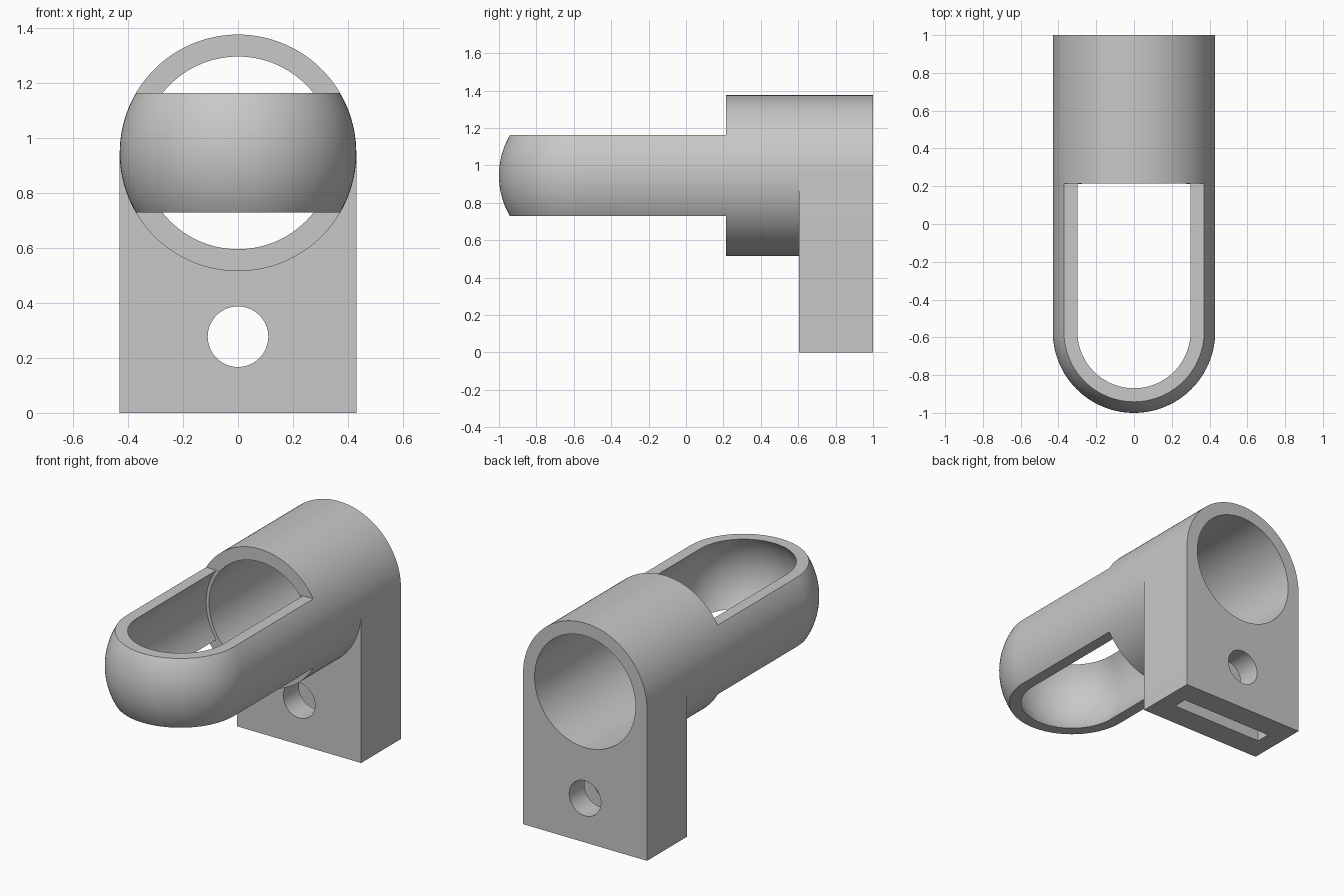
import bpy, bmesh
from math import sin, cos, pi, radians

cube = bpy.data.objects.get("Cube")
if cube:
    bpy.data.objects.remove(cube)

AXIS_Z = 0.945            # height of the barrel axis
R_OUT, R_BORE, R_CAGE = 0.43, 0.35, 0.37
Y_NOSE, Y_RING, Y_BLOCK, Y_BACK = -0.57, 0.215, 0.605, 1.0
SEG = 128

grey = bpy.data.materials.new("plain grey")
grey.use_nodes = True
colour = (0.58, 0.58, 0.58, 1)
grey.diffuse_color = colour
grey.node_tree.nodes["Principled BSDF"].inputs["Base Color"].default_value = colour


def make_object(name, bm):
    bmesh.ops.recalc_face_normals(bm, faces=bm.faces)
    mesh = bpy.data.meshes.new(name)
    bm.to_mesh(mesh)
    bm.free()
    mesh.materials.append(grey)
    obj = bpy.data.objects.new(name, mesh)
    bpy.context.collection.objects.link(obj)
    return obj


def prism(name, outline, y0, y1):
    """Extrude an (x, z) outline along y."""
    bm = bmesh.new()
    face = bm.faces.new([bm.verts.new((x, y0, z)) for x, z in outline])
    ext = bmesh.ops.extrude_face_region(bm, geom=[face])["geom"]
    verts = [v for v in ext if isinstance(v, bmesh.types.BMVert)]
    bmesh.ops.translate(bm, verts=verts, vec=(0, y1 - y0, 0))
    return make_object(name, bm)


def box(name, x, y0, y1, z0, z1):
    return prism(name, [(-x, z0), (x, z0), (x, z1), (-x, z1)], y0, y1)


def arc(radius, z, start, end, steps):
    angles = [start + (end - start) * i / steps for i in range(steps + 1)]
    return [(radius * cos(a), z + radius * sin(a)) for a in angles]


def rod(name, radius, z, y0, y1):
    return prism(name, arc(radius, z, 0, 2 * pi, SEG)[:-1], y0, y1)


def lathe(name, profile):
    """Spin a (radius, y) profile around the barrel axis."""
    bm = bmesh.new()
    verts = [bm.verts.new((r, y, AXIS_Z)) for r, y in profile]
    edges = [bm.edges.new(pair) for pair in zip(verts, verts[1:])]
    bmesh.ops.spin(bm, geom=verts + edges, cent=(0, 0, AXIS_Z), axis=(0, 1, 0),
                   angle=2 * pi, steps=SEG, use_duplicate=False)
    bmesh.ops.remove_doubles(bm, verts=bm.verts, dist=0.0001)
    return make_object(name, bm)


def cut(obj, cutters):
    for cutter in cutters:
        mod = obj.modifiers.new("cut", "BOOLEAN")
        mod.operation = "DIFFERENCE"
        mod.solver = "EXACT"
        mod.object = cutter
        bpy.context.view_layer.objects.active = obj
        bpy.ops.object.modifier_apply(modifier=mod.name)
        bpy.data.objects.remove(cutter)


# Hollow barrel with a domed nose
outer_dome = arc(R_OUT, Y_NOSE, -pi / 2, 0, 32)
inner_dome = arc(R_CAGE, Y_NOSE, 0, -pi / 2, 32)
outer_dome[0] = (0, Y_NOSE - R_OUT)
inner_dome[-1] = (0, Y_NOSE - R_CAGE)
barrel = lathe("barrel", outer_dome + [
    (R_OUT, Y_BLOCK), (R_BORE, Y_BLOCK),
    (R_BORE, Y_RING - 0.002), (R_CAGE, Y_RING - 0.002)] + inner_dome)

# Windows above and below leave a loop-shaped cage at the front
half = 0.217
cut(barrel, [
    box("upper_window", 0.6, -1.2, Y_RING, AXIS_Z + half, 1.6),
    box("lower_window", 0.6, -1.2, Y_RING, 0.3, AXIS_Z - half)])

# Arched mounting bracket with bore, bolt hole and nut slot
outline = [(-R_OUT, 0), (R_OUT, 0)] + arc(R_OUT, AXIS_Z, 0, pi, SEG // 2)
bracket = prism("mounting_bracket", outline, Y_BLOCK, Y_BACK)
cut(bracket, [
    rod("bore", R_BORE, AXIS_Z, 0.5, 1.1),
    rod("bolt_hole", 0.11, 0.277, 0.5, 1.1),
    box("nut_slot", 0.32, 0.76, 0.85, -0.1, 0.46)])

# Smooth the round surfaces and keep the rims sharp
bpy.ops.object.select_all(action="DESELECT")
for part in (barrel, bracket):
    part.select_set(True)
bpy.context.view_layer.objects.active = barrel
bpy.ops.object.shade_smooth_by_angle(angle=radians(25))
